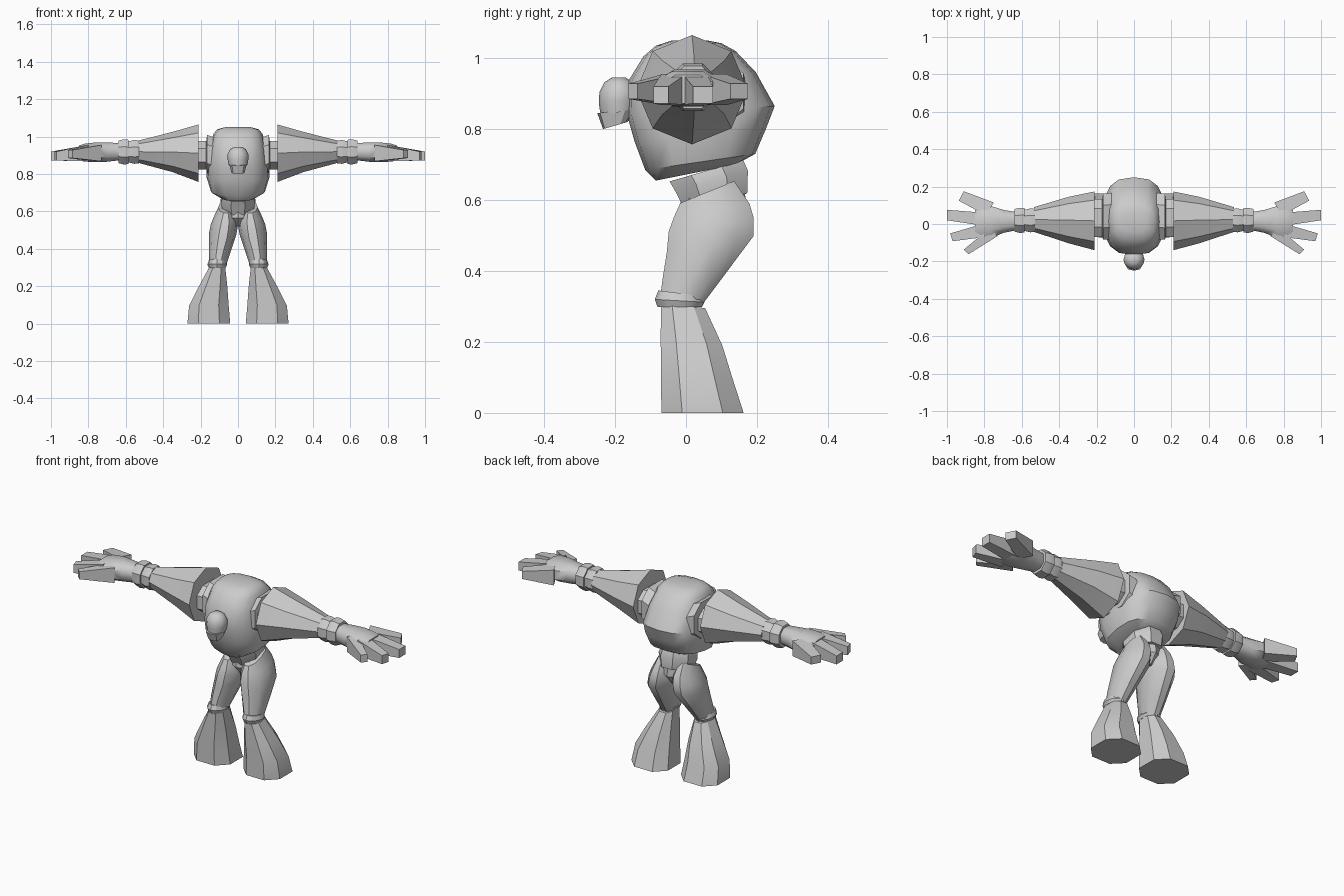
import bpy, bmesh
from math import sin, cos, pi, radians
from mathutils import Vector


def loft(name, rings, n=8, p=1.0, phase=0.0, mirror=False, angle=32):
    """Skin rings given as (end A, end B, half-width vector); p < 1 is boxier."""
    bm = bmesh.new()
    pw = lambda t: (1 if t > 0 else -1) * abs(t) ** p if abs(t) > 1e-6 else 0
    loops = []
    for a, b, h in rings:
        a, b, h = Vector(a), Vector(b), Vector(h)
        c, u = (a + b) / 2, (a - b) / 2
        loops.append([bm.verts.new(c + u * pw(cos(phase + 2 * pi * i / n))
                                   + h * pw(sin(phase + 2 * pi * i / n))) for i in range(n)])
    for lo, hi in zip(loops, loops[1:]):
        for i in range(n):
            j = (i + 1) % n
            bm.faces.new((lo[i], lo[j], hi[j], hi[i]))
    bm.faces.new(loops[0])
    bm.faces.new(loops[-1])
    bmesh.ops.recalc_face_normals(bm, faces=bm.faces)
    me = bpy.data.meshes.new(name)
    bm.to_mesh(me)
    bm.free()
    ob = bpy.data.objects.new(name, me)
    bpy.context.collection.objects.link(ob)
    bpy.ops.object.select_all(action='DESELECT')
    ob.select_set(True)
    bpy.context.view_layer.objects.active = ob
    bpy.ops.object.shade_smooth_by_angle(angle=radians(angle))
    if mirror:
        ob.modifiers.new("mirror", 'MIRROR').use_mirror_merge = False
    return ob


def up(yf, zf, yb, zb, x0, x1=None):
    """Ring for upright parts: front point, back point, x range."""
    x0, x1 = (-x0, x0) if x1 is None else (x0, x1)
    c = (x0 + x1) / 2
    return (c, yf, zf), (c, yb, zb), ((x1 - x0) / 2, 0, 0)


def side(x, y0, y1, z0, z1, xb=None):
    """Ring for arm parts: x, y range, z range (xb skews the back end)."""
    c = (z0 + z1) / 2
    return (x, y0, c), (x if xb is None else xb, y1, c), (0, 0, (z1 - z0) / 2)


# torso
loft("torso", [up(-.085, .655, .14, .70, .09), up(-.115, .685, .195, .73, .145),
               up(-.145, .765, .225, .80, .168), up(-.166, .84, .25, .865, .166),
               up(-.166, .93, .197, .96, .150), up(-.12, 1.005, .14, 1.02, .132),
               up(-.085, 1.035, .10, 1.042, .112), up(-.04, 1.05, .06, 1.05, .07)],
     n=16, p=.75, angle=40)

# head and jaw
loft("head", [up(-.24, .835, -.14, .86, .05), up(-.246, .875, -.135, .885, .056),
              up(-.244, .905, -.135, .905, .056), up(-.23, .932, -.15, .932, .042),
              up(-.21, .945, -.17, .945, .02)], n=12, angle=40)
loft("jaw", [up(-.234, .80, -.165, .82, .036), up(-.25, .845, -.14, .86, .047)], n=10, p=.7)

# waist and pelvis
loft("waist", [up(-.015, .58, .18, .62, .085), up(-.04, .625, .183, .685, .10),
               up(-.055, .65, .17, .715, .09)], n=8, phase=pi / 8)
loft("pelvis", [up(.02, .52, .13, .52, .025), up(-.02, .565, .17, .57, .08),
                up(-.015, .60, .165, .64, .09)], n=8)

# legs
loft("thigh", [up(-.02, .59, .14, .655, .025, .105), up(-.04, .55, .185, .59, .005, .13),
               up(-.055, .51, .197, .55, .0, .146), up(-.06, .455, .197, .50, .008, .156),
               up(-.07, .38, .11, .385, .04, .156), up(-.078, .31, .045, .30, .065, .152)],
     n=10, phase=pi / 10, mirror=True, angle=38)
loft("knee_cuff", [up(-.08, .298, .045, .298, .066, .156), up(-.088, .32, .052, .312, .058, .164),
                   up(-.078, .345, .045, .33, .066, .156)], n=12, mirror=True)
loft("lower_leg", [up(-.075, .31, .058, .295, .066, .154), up(-.077, .20, .108, .19, .052, .215),
                   up(-.077, .10, .14, .09, .043, .268), up(-.077, 0, .17, 0, .034, .278)],
     n=8, phase=pi / 8, p=.8, mirror=True)

# shoulder sockets and tapered arms
loft("shoulder_socket", [side(.12, -.09, .175, .78, 1.0), side(.165, -.09, .17, .80, 1.015),
                         side(.17, -.075, .14, .82, .98), side(.22, -.075, .14, .82, .98)],
     n=8, phase=pi / 8, p=.8, mirror=True)
loft("upper_arm", [side(.21, -.14, .174, .757, 1.065), side(.35, -.103, .145, .81, 1.025),
                   side(.535, -.042, .09, .86, .978)], n=8, mirror=True)

# wrist cuffs
for name, x, r in (("inner_cuff", .53, .066), ("outer_cuff", .585, .07)):
    loft(name, [side(x, .02 - r, .02 + r, .918 - r, .918 + r),
                side(x + .025, .016 - r, .022 + r, .915 - r, .921 + r),
                side(x + .055, .025 - r, .015 + r, .923 - r, .913 + r)],
         n=8, phase=pi / 8, mirror=True)

# palm
loft("palm", [side(.635, -.038, .068, .87, .968), side(.70, -.052, .08, .862, .972),
              side(.76, -.08, .10, .86, .972), side(.82, -.092, .10, .863, .965),
              side(.85, -.07, .08, .87, .955)], n=8, p=.8, phase=pi / 8, mirror=True, angle=50)

# fingers: root and tip as (x, y of front edge, y of back edge, x of back edge)
fingers = [((.79, .045, .115, .75), (.937, .125, .175, .91)),
           ((.80, -.01, .06, .80), (1.0, .02, .076, 1.0)),
           ((.80, -.07, .0, .81), (.97, -.092, -.05, .982)),
           ((.73, -.065, -.02, .77), (.885, -.162, -.137, .91))]
for i, (r, t) in enumerate(fingers):
    zt = (.885, .928) if i in (0, 3) else (.872, .92)
    loft(f"finger_{i + 1}", [side(r[0], r[1], r[2], .868, .955, r[3]),
                             side(t[0], t[1], t[2], *zt, t[3])],
         n=4, p=.001, phase=pi / 4, mirror=True)
